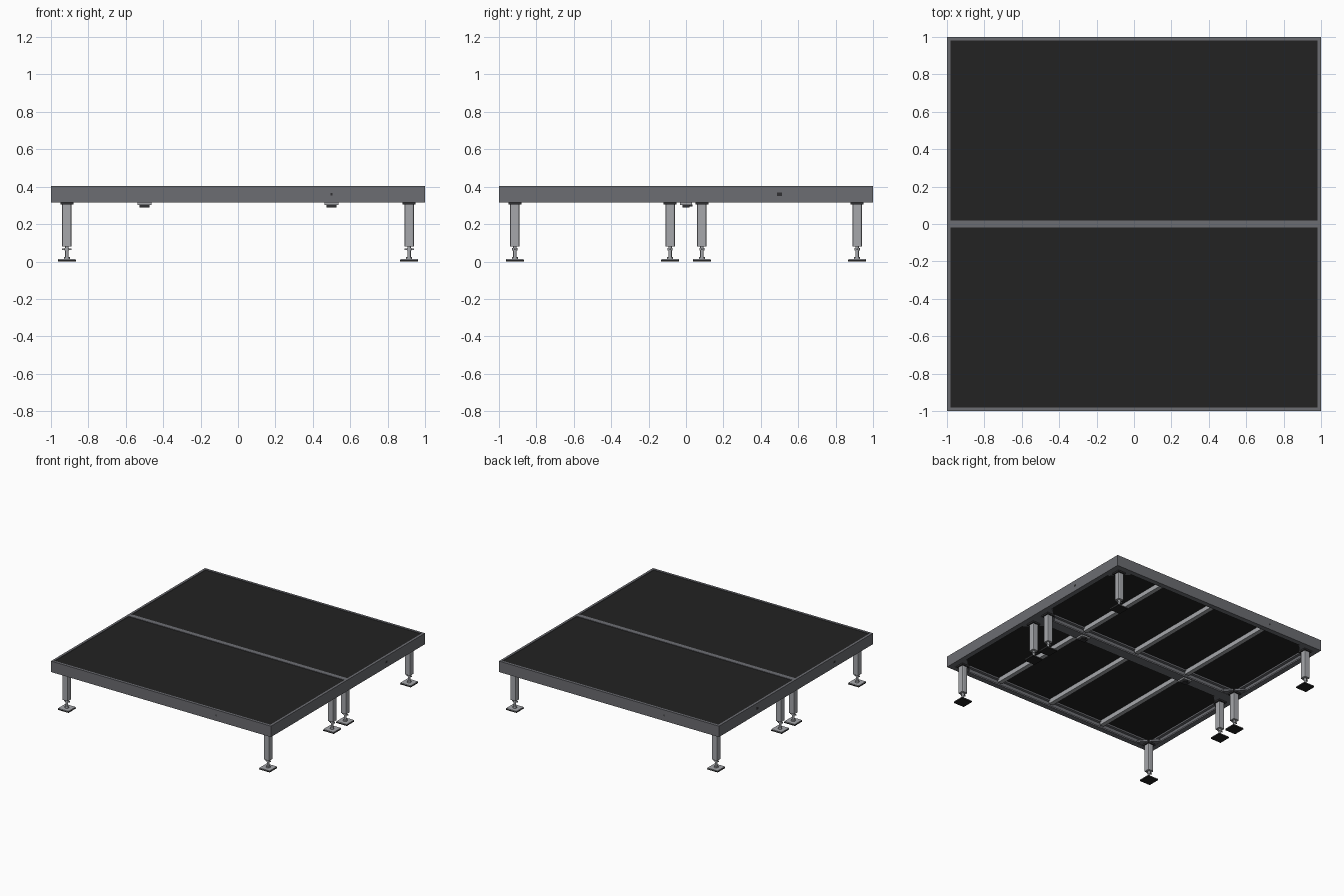
import bpy, bmesh, math
from mathutils import Vector

cube = bpy.data.objects.get("Cube")
if cube:
    bpy.data.objects.remove(cube)


def material(name, r, g, b):
    m = bpy.data.materials.new(name)
    m.use_nodes = True
    m.diffuse_color = (r, g, b, 1)
    m.node_tree.nodes["Principled BSDF"].inputs["Base Color"].default_value = (r, g, b, 1)
    return m


FRAME = material("frame grey", 0.15, 0.153, 0.168)
ALU = material("bare aluminium", 0.38, 0.39, 0.41)
BLACK = material("black board", 0.016, 0.016, 0.016)
DARK = material("dark fittings", 0.03, 0.03, 0.032)


def finish(name, bm, mat):
    bmesh.ops.recalc_face_normals(bm, faces=bm.faces)
    mesh = bpy.data.meshes.new(name)
    bm.to_mesh(mesh)
    bm.free()
    mesh.materials.append(mat)
    ob = bpy.data.objects.new(name, mesh)
    bpy.context.collection.objects.link(ob)
    return ob


def box(name, mat, centre, size, bevel=0):
    bm = bmesh.new()
    bmesh.ops.create_cube(bm, size=1)
    for v in bm.verts:
        v.co = Vector(a * b for a, b in zip(v.co, size)) + Vector(centre)
    if bevel:
        upright = [e for e in bm.edges
                   if abs(e.verts[0].co.z - e.verts[1].co.z) > size[2] / 2]
        bmesh.ops.bevel(bm, geom=upright, offset=bevel, segments=2, profile=0.5,
                        affect='EDGES')
    return finish(name, bm, mat)


def rod(name, mat, centre, radius, depth, sides=16):
    bm = bmesh.new()
    bmesh.ops.create_cone(bm, cap_ends=True, segments=sides, radius1=radius,
                          radius2=radius, depth=depth)
    bmesh.ops.translate(bm, verts=bm.verts, vec=centre)
    for f in bm.faces:
        f.smooth = len(f.verts) == 4
    for e in bm.edges:
        e.smooth = all(len(f.verts) == 4 for f in e.link_faces)
    return finish(name, bm, mat)


def prism(name, mat, points, z0, z1):
    bm = bmesh.new()
    face = bm.faces.new([bm.verts.new((x, y, z0)) for x, y in points])
    top = bmesh.ops.extrude_face_region(bm, geom=[face])["geom"]
    bmesh.ops.translate(bm, vec=(0, 0, z1 - z0),
                        verts=[v for v in top if isinstance(v, bmesh.types.BMVert)])
    return finish(name, bm, mat)


BOTTOM, TOP = 0.315, 0.405
# Rail section: distance in from the outer face, height
RAIL = [(0, BOTTOM), (0, TOP), (0.019, TOP), (0.019, 0.4), (0.036, 0.385),
        (0.036, 0.372), (0.014, 0.372), (0.014, 0.327), (0.042, 0.327), (0.042, BOTTOM)]


def frame(name, cy):
    bm = bmesh.new()
    rings = [[bm.verts.new((sx * (1 - d), cy + sy * (0.5 - d), z)) for d, z in RAIL]
             for sx, sy in ((-1, -1), (1, -1), (1, 1), (-1, 1))]
    n = len(RAIL)
    for i, a in enumerate(rings):
        b = rings[(i + 1) % 4]
        for j in range(n):
            k = (j + 1) % n
            bm.faces.new((a[j], b[j], b[k], a[k]))
    return finish(name, bm, FRAME)


def leg(side, end, x, y):
    tag = f"{end}_{side}"
    box(f"leg_collar_{tag}", DARK, (x, y, 0.318), (0.07, 0.07, 0.026))
    box(f"leg_tube_{tag}", ALU, (x, y, 0.193), (0.05, 0.05, 0.226), 0.008)
    rod(f"leg_screw_{tag}", ALU, (x, y, 0.048), 0.009, 0.07)
    rod(f"lock_nut_{tag}", ALU, (x, y, 0.066), 0.014, 0.012, 6)
    box(f"nut_wings_{tag}", ALU, (x, y, 0.066), (0.05, 0.008, 0.008))
    rod(f"foot_boss_{tag}", ALU, (x, y, 0.017), 0.016, 0.012)
    box(f"foot_plate_{tag}", ALU, (x, y, 0.0105), (0.094, 0.094, 0.005))
    box(f"foot_pad_{tag}", BLACK, (x, y, 0.004), (0.096, 0.096, 0.008))


# Two decks, each a rail frame with board, joists, corner plates and four legs
for deck, cy in (("front", -0.5), ("back", 0.5)):
    frame(f"{deck}_frame", cy)
    box(f"{deck}_board", BLACK, (0, cy, 0.393), (1.964, 0.964, 0.016))
    for i in (-1, 0, 1):
        box(f"{deck}_joist_{i + 2}", ALU, (i * 0.5, cy, 0.367), (0.036, 0.95, 0.036))
    for side, sx in (("right", -1), ("left", 1)):
        for row, sy in (("outer", -1), ("inner", 1)):
            corner = [(0.016, 0.016), (0.17, 0.016), (0.17, 0.06), (0.06, 0.17), (0.016, 0.17)]
            prism(f"corner_plate_{deck}_{row}_{side}", FRAME,
                  [(sx * (1 - a), cy + sy * (0.5 - b)) for a, b in corner], 0.317, 0.333)
            leg(side, f"{deck}_{row}", sx * 0.915, cy + sy * 0.415)

# Clamps joining the decks across the seam
for side, x in (("right", -0.5), ("left", 0.5)):
    box(f"clamp_plate_{side}", ALU, (x, 0, 0.309), (0.076, 0.066, 0.012))
    box(f"clamp_jaw_{side}", DARK, (x, 0, 0.297), (0.055, 0.04, 0.014))
    box(f"clamp_handle_{side}", DARK, (x, 0.025, 0.3), (0.014, 0.02, 0.01))

# Lock sockets on the outer sides
for i, (x, y) in enumerate(((1, 0.5), (-1, 0.5), (-1, -0.5))):
    box(f"end_socket_{i + 1}", DARK, (x * 0.9985, y, 0.36), (0.004, 0.026, 0.018))
for name, x, y in (("front", 0.5, -1), ("back", -0.5, 1)):
    box(f"{name}_socket", DARK, (x, y * 0.9985, 0.36), (0.01, 0.004, 0.014))
